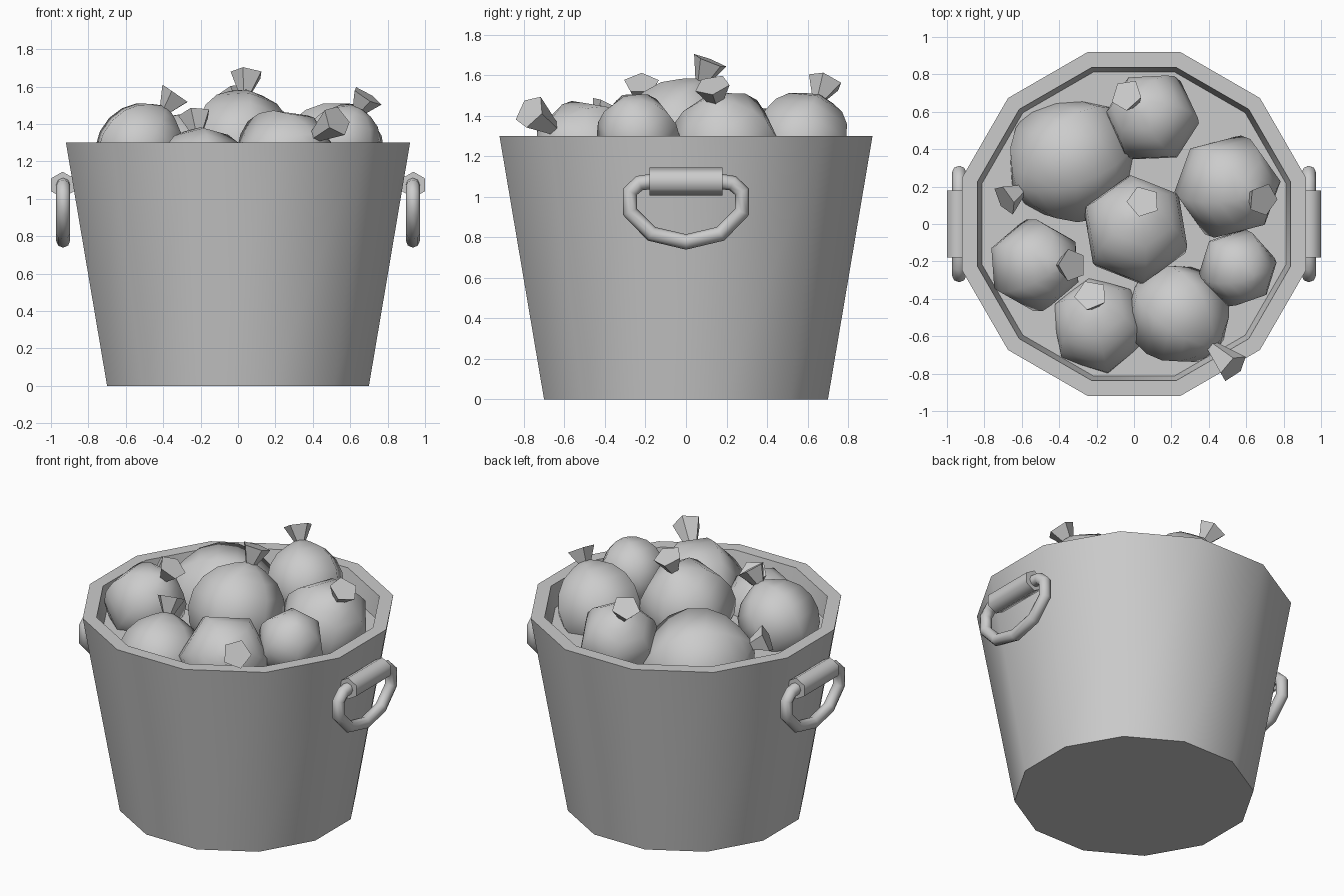
import bpy, bmesh, math
from mathutils import Vector, Matrix

if "Cube" in bpy.data.objects:
    bpy.data.objects.remove(bpy.data.objects["Cube"])

grey = bpy.data.materials.new("plain grey")
grey.use_nodes = True
grey.diffuse_color = (0.6, 0.6, 0.6, 1)
grey.node_tree.nodes["Principled BSDF"].inputs["Base Color"].default_value = (0.6, 0.6, 0.6, 1)


def finish(name, mesh, angle):
    """Link a mesh as a named object, smooth up to the given angle."""
    mesh.materials.clear()
    mesh.materials.append(grey)
    mesh.shade_smooth()
    mesh.set_sharp_from_angle(angle=math.radians(angle))
    obj = bpy.data.objects.new(name, mesh)
    bpy.context.scene.collection.objects.link(obj)
    return obj


def revolve(name, profile, sides, matrix, angle):
    """Closed solid of revolution about local z from (radius, height) points."""
    bm = bmesh.new()
    rings = []
    for r, z in profile:
        ring = []
        for i in range(sides):
            a = math.tau * i / sides
            ring.append(bm.verts.new(matrix @ Vector((r * math.cos(a), r * math.sin(a), z))))
        rings.append(ring)
    for low, high in zip(rings, rings[1:]):
        for i in range(sides):
            j = (i + 1) % sides
            bm.faces.new((low[i], low[j], high[j], high[i]))
    bm.faces.new(rings[0][::-1])
    bm.faces.new(rings[-1])
    mesh = bpy.data.meshes.new(name)
    bm.to_mesh(mesh)
    bm.free()
    return finish(name, mesh, angle)


# Bucket: outer wall, flat rim, inner wall; the last cap is the water surface
flat = 1 / math.cos(math.pi / 12)
bucket = [(0.70 * flat, 0), (0.92 * flat, 1.3), (0.838 * flat, 1.3), (0.812 * flat, 1.16)]
revolve("bucket", bucket, 12, Matrix.Rotation(math.pi / 12, 4, "Z"), 35)

# Handles: a bent tube with a six-sided grip on each side
half_path = [(0.17, 1.075), (0.23, 1.067), (0.276, 1.025), (0.276, 0.925), (0.17, 0.817)]
path = half_path + [(0, 0.777)] + [(-y, z) for y, z in reversed(half_path)]
for side, label in ((1, "left"), (-1, "right")):
    curve = bpy.data.curves.new("handle_path", "CURVE")
    curve.dimensions = "3D"
    curve.bevel_depth = 0.038
    curve.bevel_resolution = 2
    spline = curve.splines.new("POLY")
    spline.points.add(len(path) - 1)
    for point, (y, z) in zip(spline.points, path):
        point.co = (side * 0.935, y, z, 1)
    helper = bpy.data.objects.new("handle_helper", curve)
    bpy.context.scene.collection.objects.link(helper)
    bpy.context.view_layer.update()
    tube = bpy.data.meshes.new_from_object(
        helper.evaluated_get(bpy.context.evaluated_depsgraph_get()))
    bpy.data.objects.remove(helper)
    finish(label + "_handle_ring", tube, 50)
    place = Matrix.Translation((side * 0.938, 0, 1.075)) @ Matrix.Rotation(math.pi / 2, 4, "X") \
        @ Matrix.Rotation(math.pi / 6, 4, "Z")
    revolve(label + "_handle_grip", [(0.07, -0.18), (0.07, 0.18)], 6, place, 65)


def balloon(name, centre, radius, knot, roll):
    """Six-sided round body with a neck, and a flared five-sided knot."""
    centre, knot = Vector(centre), Vector(knot)
    length = (knot - centre).length
    axis = (knot - centre).normalized()
    roll = math.radians(roll)
    across = Vector((math.cos(roll), math.sin(roll), 0))
    across = (across - axis * across.dot(axis)).normalized()
    frame = Matrix((across, axis.cross(across), axis)).transposed().to_4x4()
    frame = Matrix.Translation(centre) @ frame
    steps = 9
    body = [(radius * math.sin(math.pi * i / steps), -radius * math.cos(math.pi * i / steps))
            for i in range(steps)]
    body[0] = (0.02, -radius)
    body.append((0.035, radius * 1.03))
    revolve(name + "_body", body, 6, frame, 75)
    start = min(radius, length - 0.1)
    revolve(name + "_knot", [(0.035, start), (0.09, length)], 5, frame, 40)


# Water balloons: centre, radius, knot end, roll
balloon("centre_balloon", (0.01, -0.03, 1.29), 0.295, (0.05, 0.12, 1.67), 40)
balloon("back_left_balloon", (-0.33, 0.345, 1.13), 0.35, (-0.69, 0.13, 1.32), 20)
balloon("back_balloon", (0.10, 0.57, 1.27), 0.25, (-0.04, 0.69, 1.57), 60)
balloon("right_balloon", (0.50, 0.20, 1.24), 0.285, (0.69, 0.13, 1.55), 70)
balloon("left_balloon", (-0.53, -0.22, 1.27), 0.25, (-0.33, -0.22, 1.56), 30)
balloon("small_balloon", (0.555, -0.235, 1.30), 0.21, (0.42, -0.16, 1.05), 10)
balloon("front_balloon", (-0.19, -0.545, 1.12), 0.265, (-0.23, -0.38, 1.45), 44)
balloon("front_right_balloon", (0.24, -0.48, 1.21), 0.28, (0.53, -0.77, 1.42), 30)
